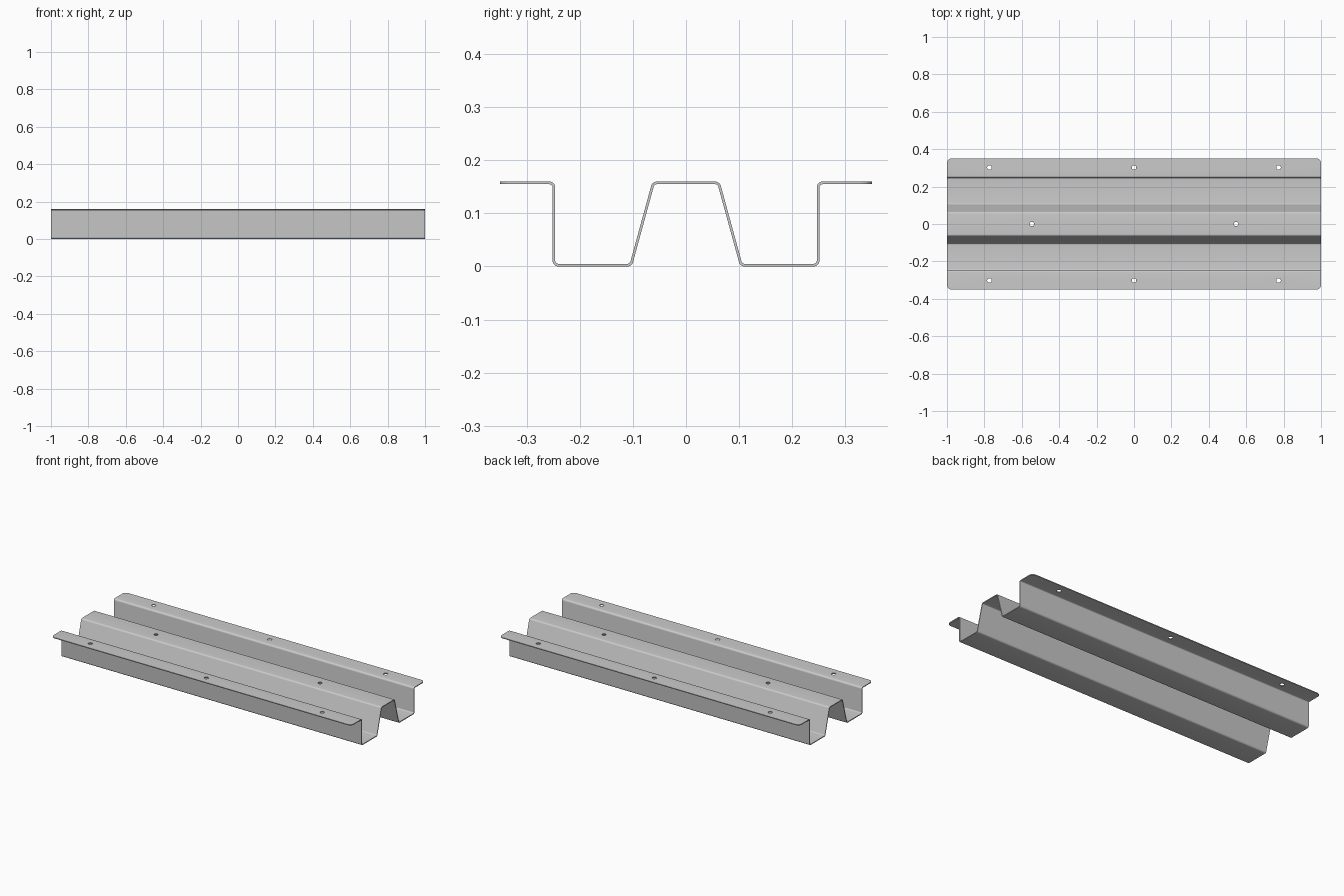
import bpy, bmesh, math
from mathutils import Vector

if "Cube" in bpy.data.objects:
    bpy.data.objects.remove(bpy.data.objects["Cube"])

T = 0.005          # sheet thickness
LENGTH = 2.0
BEND = 0.0085      # bend radius on the sheet centreline
STEPS = 6

# Half of the sheet centreline (y, z), mirrored for the other half
half = [(-0.351, 0.1575), (-0.249, 0.1575), (-0.249, 0.0025),
        (-0.104, 0.0025), (-0.0615, 0.1575)]
path = [Vector(p) for p in half] + [Vector((-y, z)) for y, z in reversed(half)]


def bent_sheet(pts):
    """Closed outline of a sheet with constant thickness and round bends."""
    line = []  # (point, normal)

    def normal(d):
        return Vector((-d.y, d.x))

    line.append((pts[0], normal((pts[1] - pts[0]).normalized())))
    for a, b, c in zip(pts, pts[1:], pts[2:]):
        d0, d1 = (b - a).normalized(), (c - b).normalized()
        turn = math.atan2(d0.x * d1.y - d0.y * d1.x, d0.dot(d1))
        side = math.copysign(1, turn)
        start = b - d0 * BEND * math.tan(abs(turn) / 2)
        centre = start + normal(d0) * side * BEND
        for i in range(STEPS + 1):
            t = turn * i / STEPS
            d = Vector((d0.x * math.cos(t) - d0.y * math.sin(t),
                        d0.x * math.sin(t) + d0.y * math.cos(t)))
            line.append((centre - normal(d) * side * BEND, normal(d)))
    line.append((pts[-1], normal((pts[-1] - pts[-2]).normalized())))
    return ([p + n * T / 2 for p, n in line]
            + [p - n * T / 2 for p, n in reversed(line)])


def make_object(name, bm):
    bmesh.ops.recalc_face_normals(bm, faces=bm.faces)
    mesh = bpy.data.meshes.new(name)
    bm.to_mesh(mesh)
    bm.free()
    obj = bpy.data.objects.new(name, mesh)
    bpy.context.collection.objects.link(obj)
    return obj


# Folded channel sheet, extruded along x
bm = bmesh.new()
ring = [bm.verts.new((-LENGTH / 2, p.x, p.y)) for p in bent_sheet(path)]
cap = bm.faces.new(ring)
ext = bmesh.ops.extrude_face_region(bm, geom=[cap], use_keep_orig=True)
bmesh.ops.translate(bm, vec=(LENGTH, 0, 0),
                    verts=[v for v in ext["geom"] if isinstance(v, bmesh.types.BMVert)])

# Rounded flange corners
corners = [e for e in bm.edges
           if all(abs(v.co.y) > 0.3505 for v in e.verts)
           and abs(e.verts[0].co.z - e.verts[1].co.z) > T / 2]
bmesh.ops.bevel(bm, geom=corners, offset=0.025, offset_type='OFFSET',
                segments=8, profile=0.5, affect='EDGES')
sheet = make_object("folded_channel_sheet", bm)

# Fixing holes through the flanges and the centre ridge
holes = [(x, y) for x in (-0.773, 0, 0.773) for y in (-0.302, 0.302)]
holes += [(-0.546, 0), (0.546, 0)]
bm = bmesh.new()
for x, y in holes:
    made = bmesh.ops.create_cone(bm, cap_ends=True, segments=24, radius1=0.012,
                                 radius2=0.012, depth=0.04)
    bmesh.ops.translate(bm, vec=(x, y, 0.1575), verts=made["verts"])
cutter = make_object("hole_cutter", bm)
cutter.hide_render = True

bpy.context.view_layer.objects.active = sheet
sheet.select_set(True)
cut = sheet.modifiers.new("holes", 'BOOLEAN')
cut.operation = 'DIFFERENCE'
cut.solver = 'EXACT'
cut.object = cutter
bpy.ops.object.modifier_apply(modifier=cut.name)
bpy.data.objects.remove(cutter)

bpy.ops.object.shade_smooth_by_angle(angle=math.radians(30))
